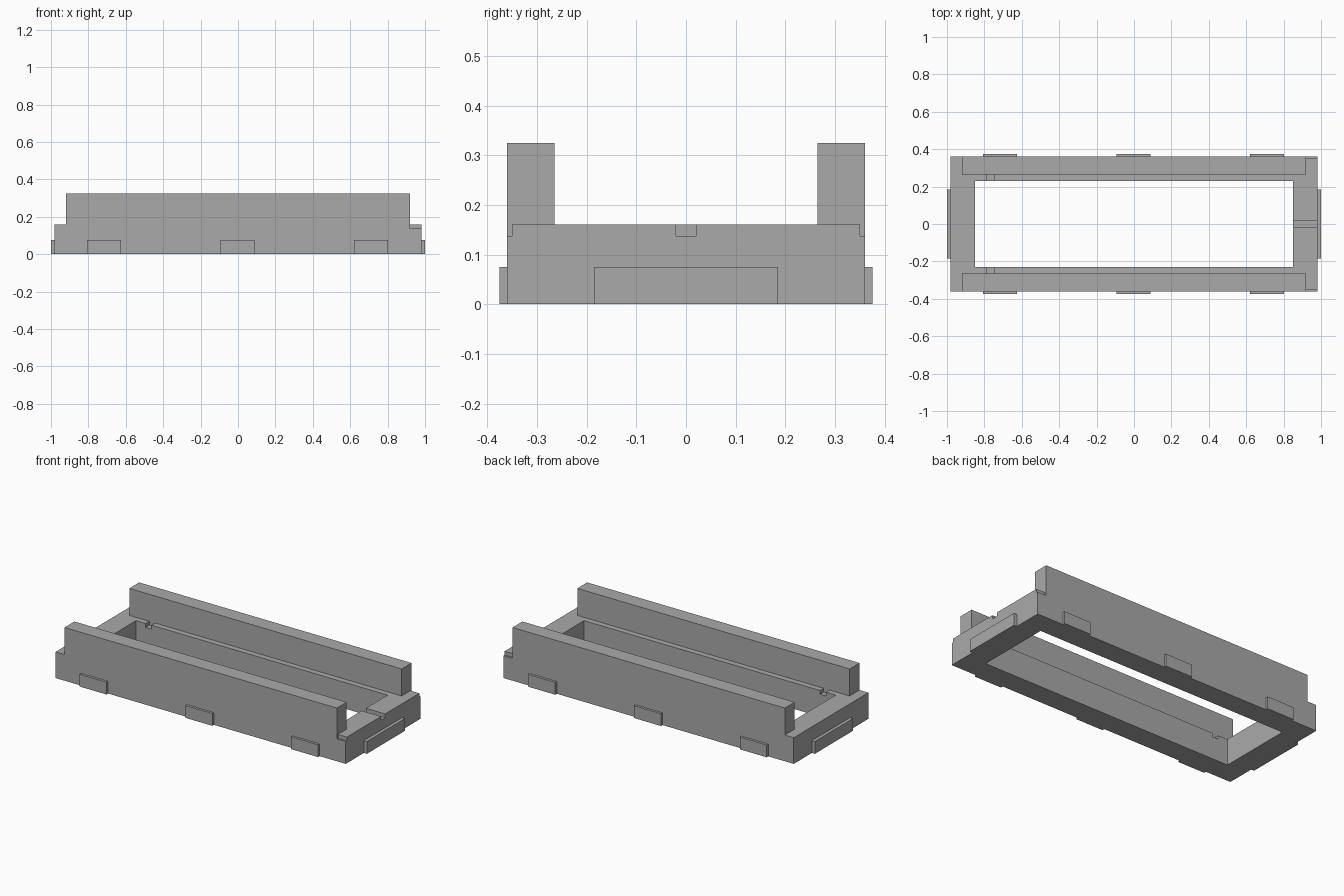
import bpy

if "Cube" in bpy.data.objects:
    bpy.data.objects.remove(bpy.data.objects["Cube"], do_unlink=True)

GREY = (0.4, 0.4, 0.4, 1.0)
mat = bpy.data.materials.new("plain grey")
mat.use_nodes = True
mat.diffuse_color = GREY
mat.node_tree.nodes["Principled BSDF"].inputs["Base Color"].default_value = GREY

# Main dimensions
LENGTH, WIDTH = 0.98, 0.36       # half sizes of the frame
BASE, TOP = 0.16, 0.325          # frame height and wall height
WALL_X, WALL_Y = 0.92, 0.265     # wall end and wall inner face
OPEN_X, OPEN_Y = 0.85, 0.23      # half sizes of the opening
NOTCH = 0.137                    # floor of the small notches
TAB = 0.075                      # tab height
OUT = 0.5                        # height safely above the model


def box(name, x0, x1, y0, y1, z0, z1):
    """Axis-aligned box between two corners."""
    bpy.ops.mesh.primitive_cube_add(size=1)
    ob = bpy.context.object
    ob.name = name
    for v in ob.data.vertices:
        v.co = (x1 if v.co.x > 0 else x0,
                y1 if v.co.y > 0 else y0,
                z1 if v.co.z > 0 else z0)
    ob.data.materials.append(mat)
    return ob


def cut(target, *bounds):
    """Remove a box-shaped volume from the target."""
    cutter = box("cutter", *bounds)
    cutter.hide_render = True
    mod = target.modifiers.new("cut", 'BOOLEAN')
    mod.operation = 'DIFFERENCE'
    mod.solver = 'EXACT'
    mod.object = cutter
    bpy.context.view_layer.objects.active = target
    bpy.ops.object.modifier_apply(modifier=mod.name)
    bpy.data.objects.remove(cutter, do_unlink=True)


# Frame with two raised long walls
frame = box("frame", -LENGTH, LENGTH, -WIDTH, WIDTH, 0, TOP)
cut(frame, -2, 2, -WALL_Y, WALL_Y, BASE, OUT)
cut(frame, WALL_X, 2, -1, 1, BASE, OUT)
cut(frame, -2, -WALL_X, -1, 1, BASE, OUT)
cut(frame, -OPEN_X, OPEN_X, -OPEN_Y, OPEN_Y, -1, OUT)

# Groove across one end bar
cut(frame, 0.8, 2, -0.02, 0.02, NOTCH, 0.2)

# Ledge notches and outer corner rebates on both sides
for s in (-1, 1):
    y0, y1 = sorted((s * 0.2, s * WALL_Y))
    cut(frame, -0.785, -0.745, y0, y1, NOTCH, 0.2)
    y0, y1 = sorted((s * 0.35, s * 0.5))
    cut(frame, WALL_X, 2, y0, y1, NOTCH, 0.2)

# Tabs along the long sides
for side, s in (("front", -1), ("back", 1)):
    y0, y1 = sorted((s * WIDTH, s * 0.375))
    for place, x in (("right", -0.717), ("middle", -0.002), ("left", 0.712)):
        box(f"{side}_{place}_tab", x - 0.091, x + 0.091, y0, y1, 0, TAB)

# Wide tabs on the two ends
for side, s in (("right", -1), ("left", 1)):
    x0, x1 = sorted((s * LENGTH, s * 1.0))
    box(f"{side}_end_tab", x0, x1, -0.185, 0.185, 0, TAB)
